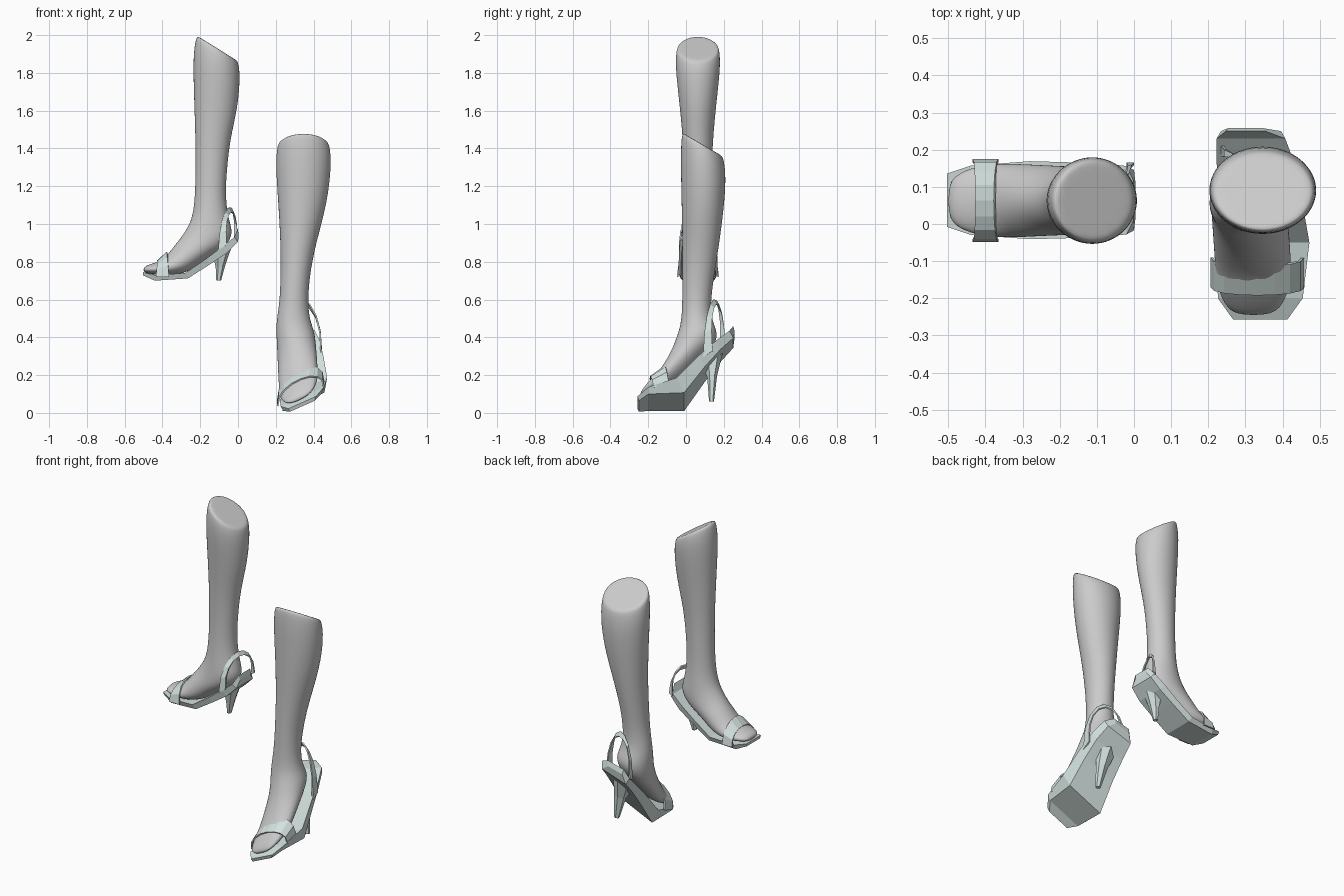
import bpy, bmesh
from math import sin, cos, pi, radians
from mathutils import Vector

strap_mat = bpy.data.materials.new("pale_leather")
strap_mat.diffuse_color = (0.66, 0.76, 0.74, 1)

# "side" leg points its toes along -x, "front" leg along -y
PLACE = {"left": lambda s, t, z: Vector((s, t, z)),
         "right": lambda s, t, z: Vector((t, s, z))}
OVAL = [(cos(2 * pi * i / 16), sin(2 * pi * i / 16)) for i in range(16)]
HEX = OVAL[0:1] + [(.5, .87), (-.5, .87), (-1, 0), (-.5, -.87), (.5, -.87)]
SLAB = [(1, 1), (-1, .88), (-1, -.88), (1, -1)]


def finish(name, bm, smooth, mat):
    bmesh.ops.recalc_face_normals(bm, faces=bm.faces)
    for f in bm.faces:
        f.smooth = smooth
    me = bpy.data.meshes.new(name)
    bm.to_mesh(me)
    bm.free()
    ob = bpy.data.objects.new(name, me)
    bpy.context.collection.objects.link(ob)
    if mat:
        me.materials.append(mat)
    return ob


def loft(name, side, shape, rings, smooth=False, mat=strap_mat):
    """Rings: front/top point (s, z), back/bottom point (s, z), centre, half width, roll."""
    bm, put, loops = bmesh.new(), PLACE[side], []
    for fs, fz, bs, bz, c, w, roll in rings:
        r = radians(roll)
        loops.append([bm.verts.new(put((fs + bs) / 2 + (fs - bs) / 2 * a,
                                       c + w * b * cos(r),
                                       (fz + bz) / 2 + (fz - bz) / 2 * a + w * b * sin(r)))
                      for a, b in shape])
    n = len(shape)
    for p, q in zip(loops, loops[1:]):
        for i in range(n):
            bm.faces.new((p[i], p[(i + 1) % n], q[(i + 1) % n], q[i]))
    bm.faces.new(loops[0])
    bm.faces.new(loops[-1])
    return finish(name, bm, smooth, mat)


def strap(name, side, edges, c, w, roll, n=8):
    """Arched band between two edges; each edge is start, apex, end as (s, z)."""
    bm, put, r, rows = bmesh.new(), PLACE[side], radians(roll), []
    for (s0, z0), (s1, z1), (s2, z2) in edges:
        row = []
        for i in range(n + 1):
            a = pi * i / n
            k, h = -cos(a), sin(a) ** 0.8
            s = (s0 + s2) / 2 + (s2 - s0) / 2 * k + (s1 - (s0 + s2) / 2) * h
            z = (z0 + z2) / 2 + (z2 - z0) / 2 * k + (z1 - (z0 + z2) / 2) * h
            row.append(bm.verts.new(put(s, c + w * k * cos(r), z + w * k * sin(r))))
        rows.append(row)
    for i in range(n):
        bm.faces.new((rows[0][i], rows[0][i + 1], rows[1][i + 1], rows[1][i]))
    ob = finish(name, bm, False, strap_mat)
    m = ob.modifiers.new("thickness", "SOLIDIFY")
    m.thickness = 0.008
    m.offset = 0


def leg(side, rings):
    # narrower copy of the cut plane keeps the top rim tight
    fs, fz, bs, bz, c, w, roll = rings[0]
    k = 0.06
    cap = (fs + k * (bs - fs), fz + k * (bz - fz), bs + k * (fs - bs), bz + k * (fz - bz),
           c, w * (1 - 2 * k), roll)
    ob = loft(side + "_leg", side, OVAL, [cap] + rings, True, None)
    ob.modifiers.new("smooth", "SUBSURF").levels = 2
    ob.modifiers["smooth"].render_levels = 2


# left leg: upright, toes to -x
leg("left", [(s, z, u, v, .063, w, 0) for s, z, u, v, w in [
    (-.222, 2.0, .003, 1.86, .115), (-.242, 1.90, .015, 1.79, .124),
    (-.235, 1.66, .003, 1.62, .1), (-.227, 1.45, -.04, 1.45, .081),
    (-.226, 1.28, -.058, 1.28, .075), (-.23, 1.12, -.065, 1.15, .076),
    (-.247, 1.02, -.05, 1.03, .085), (-.285, .955, -.02, .95, .092),
    (-.315, .915, -.06, .88, .095), (-.35, .87, -.17, .815, .098),
    (-.39, .82, -.26, .74, .102), (-.435, .795, -.37, .725, .1),
    (-.48, .785, -.465, .733, .078), (-.502, .765, -.499, .745, .045)]])

# right leg: tilted, toes to -y
leg("right", [
    (-.024, 1.486, .2, 1.355, .347, .142, 0), (-.032, 1.38, .216, 1.25, .347, .152, 0),
    (-.026, 1.13, .203, 1.08, .343, .132, 0), (-.021, .9, .176, .88, .318, .094, 0),
    (-.021, .72, .149, .72, .302, .078, 0), (-.021, .58, .132, .585, .295, .076, 0),
    (-.027, .47, .137, .49, .29, .093, 8), (-.055, .39, .175, .42, .305, .105, 15),
    (-.08, .325, .15, .35, .31, .11, 20), (-.115, .26, .06, .255, .315, .113, 22),
    (-.15, .205, -.04, .14, .32, .115, 24), (-.19, .165, -.13, .09, .322, .112, 24),
    (-.23, .115, -.21, .07, .322, .088, 24), (-.247, .085, -.244, .062, .322, .05, 24)])

# soles
loft("left_sole", "left", SLAB, [(s, z, u, v, .064, w, 0) for s, z, u, v, w in [
    (-.503, .745, -.503, .728, .072), (-.44, .73, -.44, .70, .093),
    (-.28, .74, -.265, .712, .105), (-.17, .815, -.15, .785, .102),
    (-.09, .875, -.06, .845, .1), (-.02, .93, 0, .905, .092),
    (-.002, .975, .004, .945, .055)]])
loft("right_sole", "right", SLAB, [
    (-.257, .055, -.25, .035, .34, .08, 24), (-.2, .085, -.2, .055, .34, .125, 24),
    (-.05, .13, -.01, .058, .347, .137, 24), (.07, .26, .1, .205, .338, .122, 22),
    (.16, .345, .18, .30, .328, .112, 20), (.23, .405, .25, .37, .315, .097, 18),
    (.25, .445, .258, .415, .3, .055, 15)])

# stiletto heels
loft("left_heel", "left", HEX, [
    (-.13, .825, -.03, .89, .064, .055, 0), (-.118, .77, -.068, .78, .064, .032, 0),
    (-.115, .70, -.09, .70, .064, .015, 0)])
loft("right_heel", "right", HEX, [
    (.09, .24, .2, .34, .325, .058, 18), (.112, .19, .165, .2, .35, .036, 10),
    (.122, .06, .148, .06, .375, .016, 0)])

# toe bands
strap("left_toe_band", "left", [[(-.435, .72), (-.425, .805), (-.435, .72)],
                                [(-.365, .72), (-.375, .85), (-.365, .72)]], .063, .108, 0)
strap("right_toe_band", "right", [[(-.17, .085), (-.19, .178), (-.17, .085)],
                                  [(-.09, .11), (-.112, .235), (-.09, .11)]], .332, .132, 22)

# slings behind the ankles
strap("left_sling", "left", [[(-.105, .86), (-.052, 1.085), (-.02, .92)],
                             [(-.06, .89), (-.04, 1.06), (.0, .935)]], .064, .098, 0)
strap("right_sling", "right", [[(.18, .38), (.145, .6), (.09, .26)],
                               [(.21, .4), (.16, .575), (.14, .29)]], .34, .108, 20)
